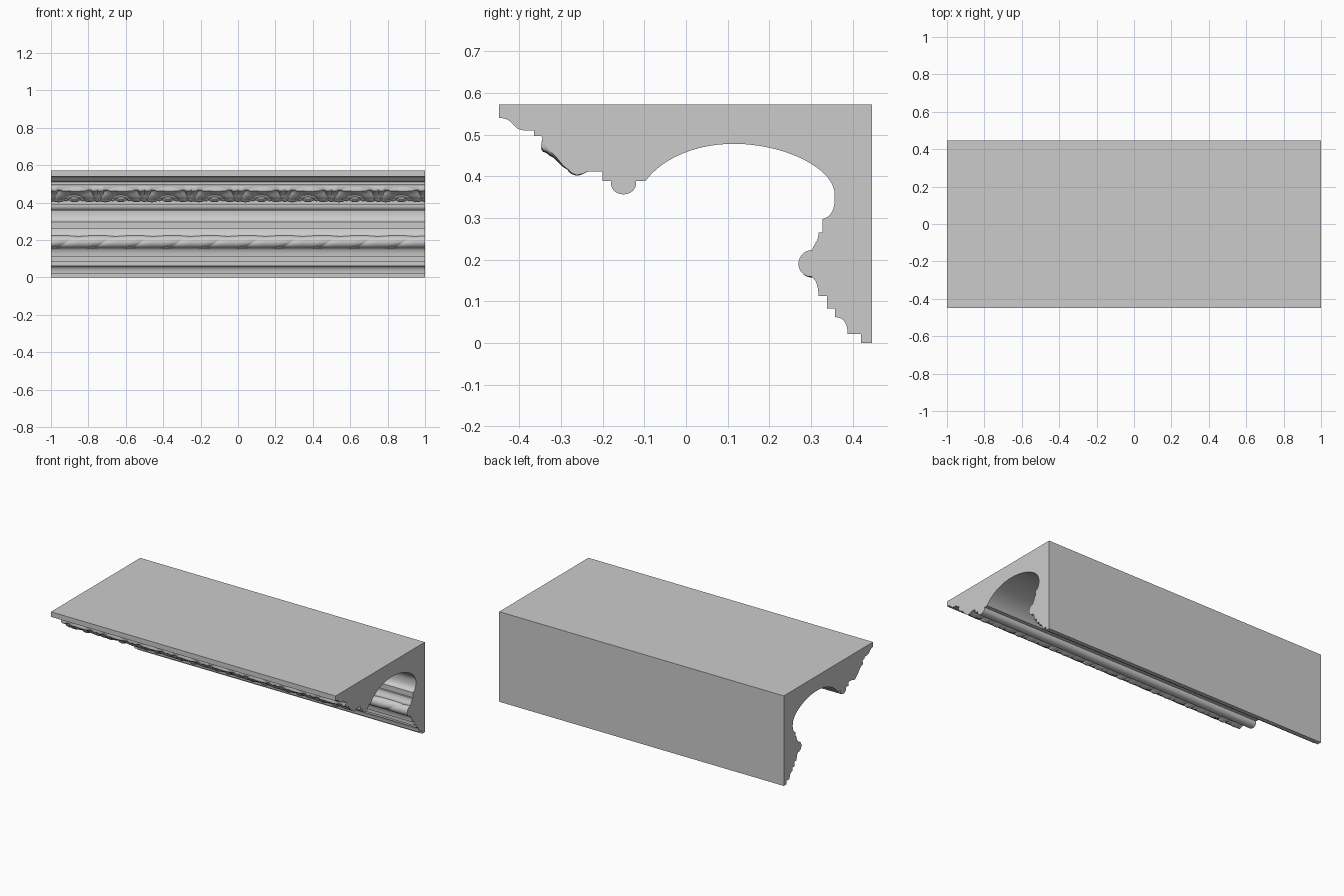
import bpy, bmesh, math
from mathutils import Vector
from mathutils.geometry import interpolate_bezier

if "Cube" in bpy.data.objects:
    bpy.data.objects.remove(bpy.data.objects["Cube"])


def curve(a, b, c, d, n=12):
    pts = interpolate_bezier(*[Vector((p[0], p[1], 0)) for p in (a, b, c, d)], n)
    return [(p.x, p.y) for p in pts]


def loft(name, xs, section, angle):
    """Skin closed (y, z) sections along x and cap both ends."""
    bm = bmesh.new()
    rings = [[bm.verts.new((x, y, z)) for y, z in section(x)] for x in xs]
    n = len(rings[0])
    for a, b in zip(rings, rings[1:]):
        for i in range(n):
            j = (i + 1) % n
            bm.faces.new((a[i], a[j], b[j], b[i]))
    bm.faces.new(rings[0])
    bm.faces.new(rings[-1][::-1])
    bmesh.ops.recalc_face_normals(bm, faces=bm.faces)
    mesh = bpy.data.meshes.new(name)
    bm.to_mesh(mesh)
    bm.free()
    ob = bpy.data.objects.new(name, mesh)
    bpy.context.collection.objects.link(ob)
    bpy.ops.object.select_all(action='DESELECT')
    ob.select_set(True)
    bpy.context.view_layer.objects.active = ob
    bpy.ops.object.shade_smooth_by_angle(angle=math.radians(angle))


# Cornice body: ceiling edge, round bead, big cove, wall steps
profile = [(0.447, 0.572), (-0.449, 0.572)]
profile += curve((-0.449, 0.54), (-0.41, 0.54), (-0.42, 0.51), (-0.385, 0.51))
profile += [(-0.365, 0.51), (-0.365, 0.497), (-0.347, 0.497), (-0.345, 0.49)]
profile += [(-0.235, 0.412), (-0.201, 0.412), (-0.201, 0.389), (-0.18, 0.389)]
profile += curve((-0.18, 0.38), (-0.175, 0.349), (-0.125, 0.349), (-0.12, 0.38), 14)
profile += [(-0.12, 0.389)]
profile += curve((-0.097, 0.389), (-0.06, 0.44), (0.02, 0.478), (0.115, 0.478), 20)
profile += curve((0.115, 0.478), (0.23, 0.478), (0.345, 0.425), (0.356, 0.365), 24)[1:]
profile += curve((0.356, 0.365), (0.36, 0.325), (0.352, 0.305), (0.328, 0.297), 10)[1:]
profile += [(0.328, 0.265), (0.318, 0.265)]
profile += curve((0.318, 0.26), (0.316, 0.24), (0.305, 0.236), (0.303, 0.223), 7)
profile += curve((0.303, 0.157), (0.311, 0.153), (0.318, 0.137), (0.318, 0.113), 7)
profile += [(0.338, 0.113), (0.338, 0.083), (0.358, 0.083)]
profile += curve((0.358, 0.062), (0.376, 0.062), (0.388, 0.05), (0.388, 0.022), 8)
profile += [(0.42, 0.022), (0.42, 0.0), (0.447, 0.0)]
loft("cornice_body", [-1, 1], lambda x: profile, 30)

# Twisted rope bead on the wall side
def rope(x):
    pts = []
    for i in range(19):
        t = i / 18
        a = math.pi * (1.5 - t)
        wave = abs(math.sin(math.pi * (x - 0.02 - 0.13 * t) / 0.2))
        r = 0.026 + 0.007 * min(1, wave * 1.3) ** 0.45
        pts.append((0.303 + r * math.cos(a), 0.19 + r * math.sin(a)))
    return pts

loft("rope_bead", [-1 + i / 200 for i in range(401)], rope, 50)

# Carved leaf band: repeating arched leaves with buds and darts between
base = curve((-0.345, 0.49), (-0.345, 0.48), (-0.344, 0.472), (-0.341, 0.466), 7)
base += curve((-0.341, 0.466), (-0.305, 0.463), (-0.295, 0.432), (-0.275, 0.424), 22)[1:]
base += curve((-0.275, 0.424), (-0.27, 0.412), (-0.25, 0.411), (-0.235, 0.412), 14)[1:]


def bump(d, width):
    return max(0.0, 1 - (d / width) ** 2) ** 0.5


def relief(u, v):
    r, ang = math.hypot(u / 0.112, v / 0.92), math.atan2(v, u / 0.112)
    bud = bump(math.hypot(u / 0.028, (v - 0.12) / 0.2), 1)
    flutes = 0.75 + 0.25 * abs(math.cos(ang * 3.5 + r * 1.5))
    arch = bump(r - 0.74, 0.27) * flutes
    rim = 0.55 * bump(r - 0.4, 0.08)
    side = 0.125 - abs(u)
    dart = 0.8 * bump(side - 0.022 * v, 0.016) if r > 0.95 else 0
    dot = 0.9 * bump(math.hypot(side / 0.016, (v - 0.9) / 0.15), 1)
    return max(bud, arch, rim, dart, dot)


def leaves(x):
    u = (x + 1) % 0.25 - 0.125
    pts = []
    n = len(base) - 1
    for i, (y, z) in enumerate(base):
        a, b = base[max(i - 1, 0)], base[min(i + 1, n)]
        t = Vector((b[0] - a[0], b[1] - a[1])).normalized()
        fade = min(1, 4 * i / n, 6 * (n - i) / n)
        h = 0.013 * fade * relief(u, (z - 0.41) / 0.075)
        pts.append((y + t.y * h, z - t.x * h))
    return pts

loft("leaf_band", [-1 + i / 256 for i in range(513)], leaves, 45)
